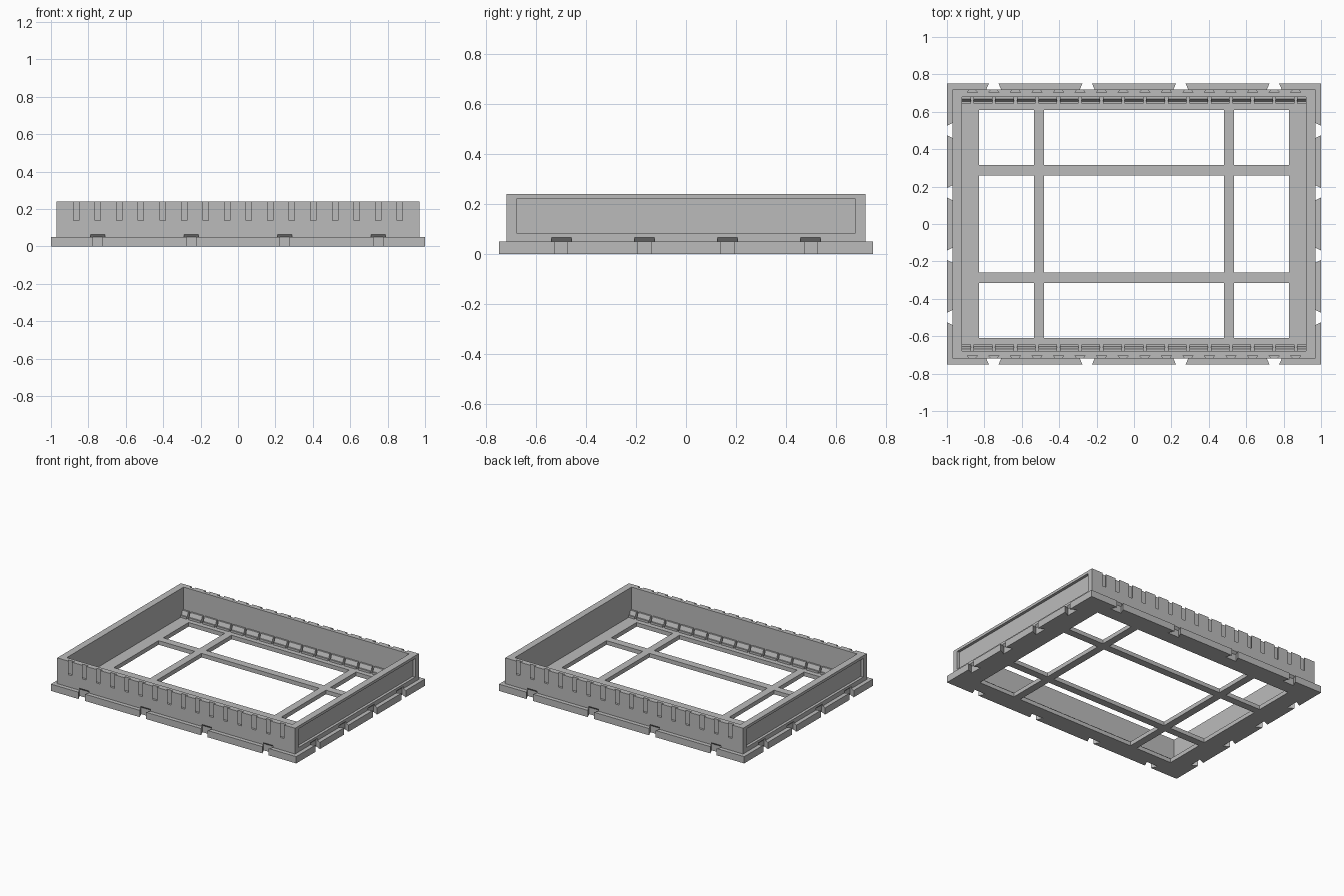
import bpy, bmesh
from math import pi
from mathutils import Matrix, Vector

old = bpy.data.objects.get("Cube")
if old:
    bpy.data.objects.remove(old, do_unlink=True)

grey = bpy.data.materials.new("plain grey")
grey.use_nodes = True
grey.diffuse_color = (0.5, 0.5, 0.5, 1)
grey.node_tree.nodes["Principled BSDF"].inputs["Base Color"].default_value = (0.5, 0.5, 0.5, 1)


def hull(bm, points, angle=0.0):
    """Add a convex solid through the points, turned about z."""
    turn = Matrix.Rotation(angle, 3, "Z")
    verts = [bm.verts.new(turn @ Vector(p)) for p in points]
    bmesh.ops.convex_hull(bm, input=verts)


def box(bm, x, y, z, angle=0.0):
    hull(bm, [(a, b, c) for a in x for b in y for c in z], angle)


def finish(bm, name):
    bmesh.ops.recalc_face_normals(bm, faces=bm.faces)
    mesh = bpy.data.meshes.new(name)
    bm.to_mesh(mesh)
    bm.free()
    mesh.materials.append(grey)
    obj = bpy.data.objects.new(name, mesh)
    bpy.context.collection.objects.link(obj)
    return obj


def combine(target, bm, operation):
    """Join or cut a solid, then drop the helper."""
    helper = finish(bm, "helper")
    helper.hide_render = True
    mod = target.modifiers.new("cut", "BOOLEAN")
    mod.operation, mod.solver, mod.object = operation, "EXACT", helper
    bpy.context.view_layer.objects.active = target
    bpy.ops.object.modifier_apply(modifier=mod.name)
    bpy.data.objects.remove(helper, do_unlink=True)


FLOOR = 0.03
SLOTS = [(i - 7.5) * 0.1153 for i in range(16)]

# Base flange with the upright walls
bm = bmesh.new()
box(bm, (-1, 1), (-0.75, 0.75), (0, 0.05))
tray = finish(bm, "tray_frame")
bm = bmesh.new()
box(bm, (-0.97, 0.97), (-0.72, 0.72), (0.02, 0.24))
combine(tray, bm, "UNION")

# Hollow inside
bm = bmesh.new()
box(bm, (-0.92, 0.92), (-0.68, 0.68), (FLOOR, 0.3))
combine(tray, bm, "DIFFERENCE")

# Nine floor windows, leaving the crossed bars
bm = bmesh.new()
for x in ((-0.83, -0.535), (-0.48, 0.48), (0.535, 0.83)):
    for y in ((-0.61, -0.315), (-0.26, 0.26), (0.315, 0.61)):
        box(bm, x, y, (-0.1, 0.1))
combine(tray, bm, "DIFFERENCE")

# Dovetail slots in the long walls and recessed panels in the end walls
bm = bmesh.new()
for angle in (0, pi):
    for x in SLOTS:
        hull(bm, [(x + s * w, d, z) for s in (-1, 1) for z in (0.14, 0.3)
                  for w, d in ((0.027, -0.704), (0.011, -0.725))], angle)
    box(bm, (0.95, 1.1), (-0.68, 0.68), (0.083, 0.22), angle)
combine(tray, bm, "DIFFERENCE")

# Dovetail notches around the flange, with sloping roofs under the walls
bm = bmesh.new()
for angle, out, spots in ((0, 0.75, (-0.75, -0.25, 0.25, 0.75)),
                          (pi / 2, 1.0, (-0.5, -0.167, 0.167, 0.5))):
    for turn in (angle, angle + pi):
        for u in spots:
            hull(bm, [(u + s * w, -out + d, z) for s in (-1, 1)
                      for w, d, top in ((0.047, 0.045, 0.05), (0.021, -0.01, 0.105))
                      for z in (-0.02, top)], turn)
combine(tray, bm, "DIFFERENCE")

# Stepped retaining blocks along the inside of the long walls
bm = bmesh.new()
edges = [-0.925] + [x + s * 0.0075 for x in SLOTS for s in (-1, 1)] + [0.925]
for angle in (0, pi):
    for x in zip(edges[::2], edges[1::2]):
        box(bm, x, (0.645, 0.69), (FLOOR - 0.01, 0.045), angle)
        hull(bm, [(a, y, z) for a in x for y, z in
                  ((0.69, 0.04), (0.69, 0.075), (0.667, 0.075), (0.655, 0.045), (0.655, 0.04))], angle)
finish(bm, "retaining_blocks")
